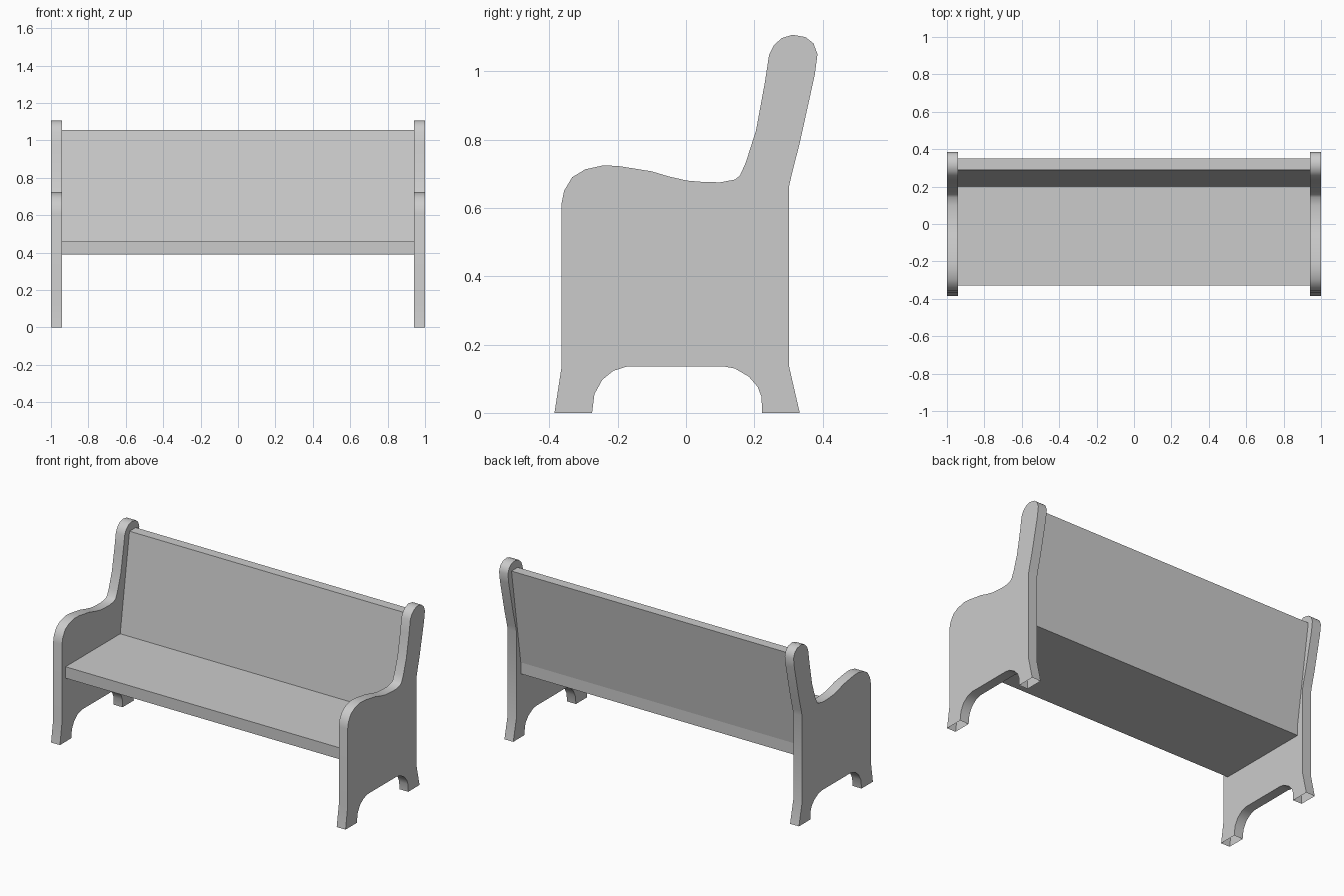
import bpy, bmesh

if "Cube" in bpy.data.objects:
    bpy.data.objects.remove(bpy.data.objects["Cube"])

def extrude_profile(name, pts, x0, x1, open_bottom=False, caps=True):
    """Extrude a closed (y, z) profile along x."""
    bm = bmesh.new()
    a = [bm.verts.new((x0, y, z)) for y, z in pts]
    b = [bm.verts.new((x1, y, z)) for y, z in pts]
    n = len(pts)
    for i in range(n):
        j = (i + 1) % n
        # feet are hollow underneath
        if open_bottom and pts[i][1] == 0 and pts[j][1] == 0:
            continue
        bm.faces.new((a[i], a[j], b[j], b[i]))
    if caps:
        bm.faces.new(a[::-1])
        bm.faces.new(b)
    # profiles run clockwise seen from +x
    bmesh.ops.reverse_faces(bm, faces=bm.faces[:])
    me = bpy.data.meshes.new(name)
    bm.to_mesh(me)
    bm.free()
    ob = bpy.data.objects.new(name, me)
    bpy.context.collection.objects.link(ob)
    return ob

# End panel outline: front edge, armrest, back post, rear edge, foot arch
panel = [
    (-.385, 0), (-.365, .13), (-.365, .61), (-.357, .65), (-.333, .69),
    (-.295, .713), (-.24, .725), (-.193, .722), (-.10, .707), (-.05, .692),
    (.003, .68), (.05, .676), (.10, .675), (.143, .683), (.158, .695),
    (.175, .733), (.205, .827), (.231, .968), (.243, 1.047), (.257, 1.076),
    (.28, 1.097), (.312, 1.107), (.35, 1.10), (.373, 1.082), (.385, 1.05),
    (.377, .99), (.333, .79), (.31, .70), (.302, .665), (.302, .135),
    (.333, 0), (.223, 0), (.221, .047), (.21, .076), (.184, .106),
    (.143, .13), (.11, .136), (-.172, .136), (-.213, .123), (-.245, .097),
    (-.268, .055), (-.275, 0),
]
side = extrude_profile("end_panels", panel, .94, 1.0, open_bottom=True)
side.modifiers.new("mirror", 'MIRROR').use_axis[0] = True

# Smooth the curved edges, keep the corners sharp
bpy.context.view_layer.objects.active = side
side.select_set(True)
bpy.ops.object.shade_smooth_by_angle(angle=0.6)

# Seat and leaning backrest as one bent board
board = [(-.33, .39), (-.33, .46), (.20, .46), (.29, 1.055),
         (.35, 1.055), (.26, .46), (.26, .39)]
extrude_profile("seat_and_backrest", board, -.94, .94, caps=False)
